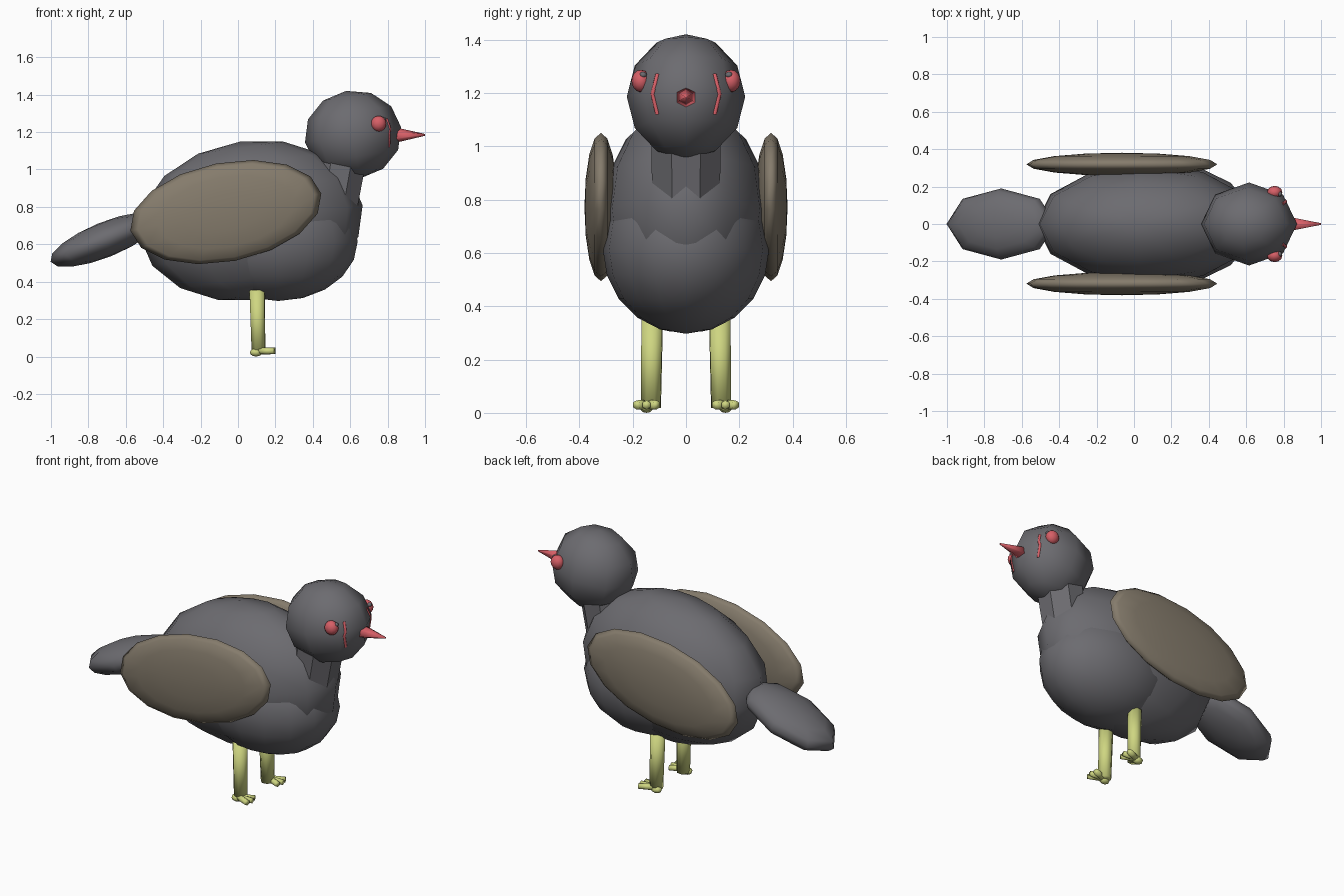
import bpy, bmesh, math
from mathutils import Matrix, Vector
from mathutils.bvhtree import BVHTree

cube = bpy.data.objects.get("Cube")
if cube:
    bpy.data.objects.remove(cube, do_unlink=True)


def material(name, rgb):
    mat = bpy.data.materials.new(name)
    mat.use_nodes = True
    mat.diffuse_color = (*rgb, 1)
    mat.node_tree.nodes["Principled BSDF"].inputs["Base Color"].default_value = (*rgb, 1)
    return mat


GREY = material("slate_grey", (0.15, 0.148, 0.162))
BROWN = material("wing_brown", (0.235, 0.2, 0.15))
RED = material("coral_red", (0.68, 0.115, 0.135))
YELLOW = material("leg_yellow", (0.62, 0.67, 0.22))


def finish(name, bm, mat, smooth=True):
    mesh = bpy.data.meshes.new(name)
    bm.to_mesh(mesh)
    bm.free()
    for poly in mesh.polygons:
        poly.use_smooth = smooth
    mesh.materials.append(mat)
    obj = bpy.data.objects.new(name, mesh)
    bpy.context.collection.objects.link(obj)
    return obj


def ellipsoid(name, centre, radii, mat, tilt=0, segments=12, rings=8, side_pole=False):
    """Stretched sphere; tilt raises its +x end, side_pole turns its poles to the sides."""
    m = (Matrix.Translation(centre) @ Matrix.Rotation(math.radians(-tilt), 4, 'Y')
         @ Matrix.Diagonal((*radii, 1)))
    if side_pole:
        m = m @ Matrix.Rotation(math.pi / 2, 4, 'X')
    bm = bmesh.new()
    bmesh.ops.create_uvsphere(bm, u_segments=segments, v_segments=rings, radius=1, matrix=m)
    return finish(name, bm, mat)


def cone(name, start, end, r1, r2, sides, mat, smooth=True, spin=0):
    start, end = Vector(start), Vector(end)
    axis = end - start
    m = (Matrix.Translation((start + end) / 2) @ axis.to_track_quat('Z', 'Y').to_matrix().to_4x4()
         @ Matrix.Rotation(math.radians(spin), 4, 'Z'))
    bm = bmesh.new()
    bmesh.ops.create_cone(bm, cap_ends=True, segments=sides, radius1=r1, radius2=r2,
                          depth=axis.length, matrix=m)
    return finish(name, bm, mat, smooth)


# Trunk, tail, neck and head
ellipsoid("body", (0.07, 0, 0.725), (0.602, 0.32, 0.428), GREY, tilt=8)
ellipsoid("belly", (0.215, 0, 0.615), (0.425, 0.312, 0.318), GREY, segments=16, rings=10)
ellipsoid("tail", (-0.71, 0, 0.625), (0.315, 0.19, 0.094), GREY, tilt=22, segments=8, rings=8)
cone("neck", (0.51, 0, 0.8), (0.555, 0, 1.06), 0.137, 0.142, 8, GREY, smooth=False, spin=22.5)
head = ellipsoid("head", (0.615, 0, 1.186), (0.26, 0.222, 0.237), GREY, tilt=9, segments=8, rings=6)

# Beak
cone("beak", (0.82, 0, 1.184), (1, 0, 1.185), 0.046, 0.005, 6, RED)

# Head surface lookup for the cheek stripes
bm = bmesh.new()
bm.from_mesh(head.data)
surface = BVHTree.FromBMesh(bm)
bm.free()

for side, s in (("left", 1), ("right", -1)):
    # Wing
    ellipsoid(side + "_wing", (-0.065, s * 0.319, 0.772), (0.52, 0.062, 0.265), BROWN,
              tilt=11, segments=16, rings=8, side_pole=True)

    # Eye with a small pupil
    ellipsoid(side + "_eye", (0.752, s * 0.169, 1.245), (0.041, 0.035, 0.042), RED, segments=12)
    ellipsoid(side + "_pupil", (0.779, s * 0.161, 1.268), (0.013, 0.014, 0.012), GREY,
              segments=8, rings=6)

    # Thin bent cheek stripe following the head
    curve = bpy.data.curves.new(side + "_cheek_stripe", 'CURVE')
    curve.dimensions = '3D'
    curve.bevel_depth = 0.009
    curve.bevel_resolution = 1
    curve.use_fill_caps = True
    spline = curve.splines.new('POLY')
    steps = 9
    spline.points.add(steps - 1)
    for i, point in enumerate(spline.points):
        t = 2 * i / (steps - 1) - 1
        y, z = s * (0.125 - 0.018 * abs(t)), 1.195 + 0.075 * t
        hit = surface.ray_cast(Vector((2, y, z)), Vector((-1, 0, 0)))[0]
        point.co = (hit.x - 0.003, y, z, 1)
    curve.materials.append(RED)
    bpy.context.collection.objects.link(bpy.data.objects.new(side + "_cheek_stripe", curve))

    # Leg
    cone(side + "_leg", (0.11, s * 0.131, 0.02), (0.102, s * 0.127, 0.355), 0.039, 0.043, 8, YELLOW)

    # Three splayed front toes and a short back toe
    for toe, angle in (("inner", -25), ("middle", 0), ("outer", 25)):
        a = math.radians(angle)
        reach = Vector((math.cos(a), s * math.sin(a), 0))
        root = Vector((0.11, s * 0.148, 0.03))
        cone(f"{side}_{toe}_toe", root, root + reach * 0.09, 0.02, 0.017, 6, YELLOW)
    ellipsoid(side + "_back_toe", (0.097, s * 0.148, 0.022), (0.034, 0.026, 0.022), YELLOW,
              segments=8, rings=6)
